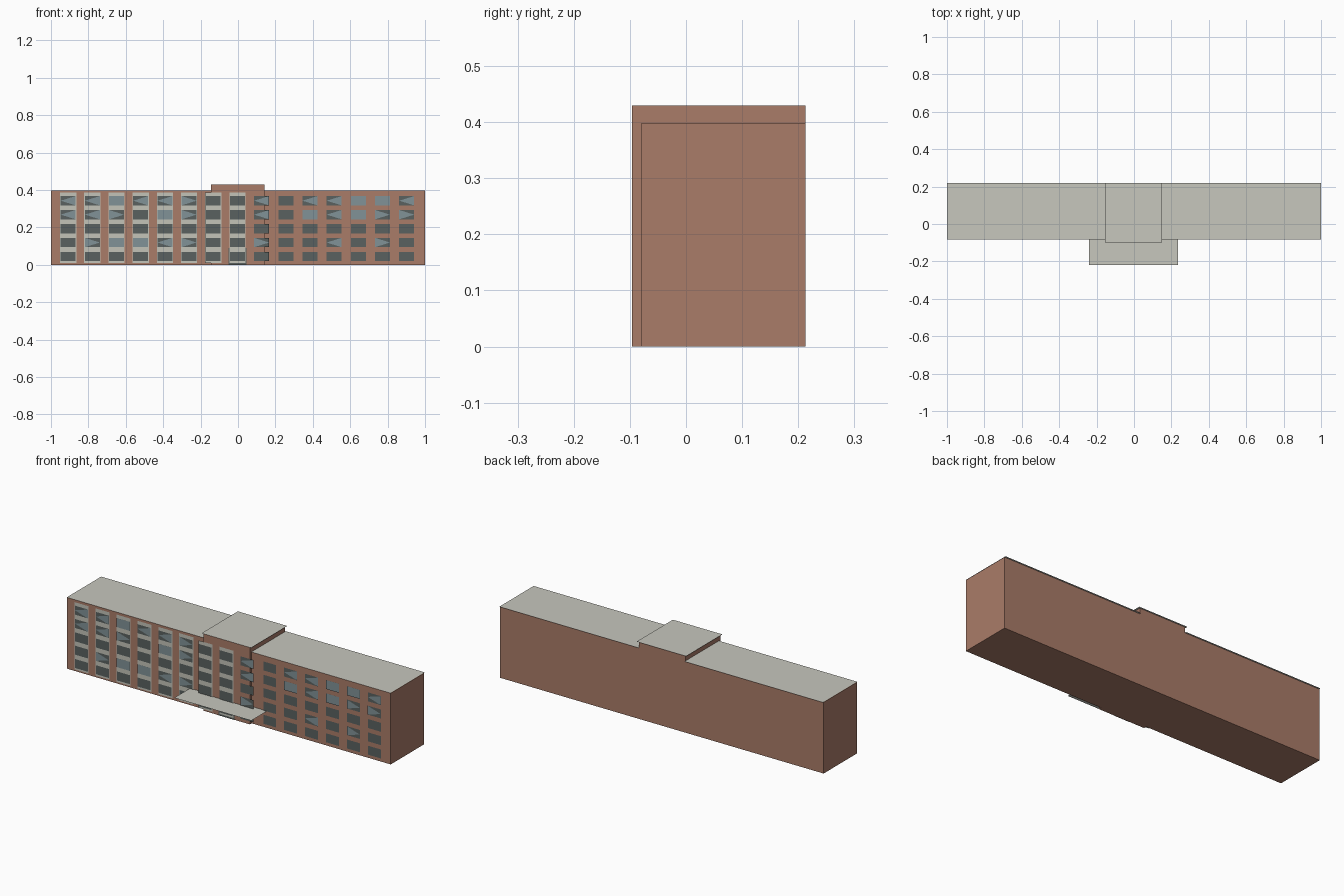
import bpy

if "Cube" in bpy.data.objects:
    bpy.data.objects.remove(bpy.data.objects["Cube"])

# ---- materials ----
def material(name, r, g, b):
    m = bpy.data.materials.new(name)
    m.diffuse_color = (r, g, b, 1)
    m.use_nodes = True
    m.node_tree.nodes["Principled BSDF"].inputs["Base Color"].default_value = m.diffuse_color
    return m

BRICK = material("brick", 0.40, 0.20, 0.14)
ROOF = material("roof_grey", 0.57, 0.57, 0.51)
PANEL = material("pale_panel", 0.55, 0.55, 0.48)
FRAME = material("dark_pane", 0.10, 0.12, 0.115)
GLASS = material("blue_glass", 0.22, 0.29, 0.31)

# ---- helpers ----
def mesh_object(name, verts, faces, mat):
    me = bpy.data.meshes.new(name)
    me.from_pydata(verts, [], faces)
    me.materials.append(mat)
    ob = bpy.data.objects.new(name, me)
    bpy.context.collection.objects.link(ob)
    return ob

def box(name, x0, x1, y0, y1, z0, z1, mat):
    v = [(x, y, z) for z in (z0, z1) for x, y in ((x0, y0), (x1, y0), (x1, y1), (x0, y1))]
    f = [(3, 2, 1, 0), (4, 5, 6, 7)] + [(i, (i + 1) % 4, 4 + (i + 1) % 4, 4 + i) for i in range(4)]
    return mesh_object(name, v, f, mat)

def sheet(name, x0, x1, y0, y1, z, mat):
    return mesh_object(name, [(x0, y0, z), (x1, y0, z), (x1, y1, z), (x0, y1, z)], [(0, 1, 2, 3)], mat)

def upright(polys, name, mat):
    """Front-facing flat polygons joined in one object; each is (y, [(x, z), ...])."""
    verts, faces = [], []
    for y, pts in polys:
        faces.append(tuple(range(len(verts), len(verts) + len(pts))))
        verts += [(x, y, z) for x, z in pts]
    return mesh_object(name, verts, faces, mat)

def rect(cx, cz, w, h):
    return [(cx - w/2, cz - h/2), (cx + w/2, cz - h/2), (cx + w/2, cz + h/2), (cx - w/2, cz + h/2)]

# ---- brick masses ----
FRONT, MID_FRONT, BACK = -0.08, -0.096, 0.213
L, R = -0.145, 0.141
box("left_wing", -1, L, FRONT, BACK, 0, 0.398, BRICK)
box("right_wing", R, 1, FRONT, BACK, 0, 0.398, BRICK)
box("central_block", L, R, MID_FRONT, BACK, 0, 0.43, BRICK)

# ---- thin flat roofs and entrance canopy ----
sheet("left_roof", -1, L, -0.083, 0.22, 0.4, ROOF)
sheet("right_roof", R, 1, -0.083, 0.22, 0.4, ROOF)
sheet("central_roof", -0.155, 0.151, -0.1, 0.22, 0.432, ROOF)
sheet("entrance_canopy", -0.24, 0.236, -0.22, FRONT, 0.094, ROOF)

# ---- window grid: D dark, F full glass, < and > glass triangles; bottom row first ----
ROWS = ["DDDDDDDDDDDDDDD",
        "D>FF<>DD>DD<D>D",
        "DDDDDDDDDDDDDDD",
        "<<>DF>DD<DF<F>>",
        "<<F<<>DD<D<<FF<"]
W, H = 0.08, 0.05
panes, glass, strips = [], [], []
for col in range(15):
    x = 0.1293 * (col - 7) - 0.003
    wall = MID_FRONT if L < x < R else FRONT
    # pale vertical panels behind the left eight columns
    if col < 8:
        strips.append((wall - 0.003, rect(x, 0.198, 0.087, 0.376)))
    for row, codes in enumerate(ROWS):
        z = 0.045 + 0.0745 * row
        panes.append((wall - 0.005, rect(x, z, W, H)))
        q = rect(x, z, W, H)
        code = codes[col]
        if code == "<":
            q = [(x - W/2, z), q[1], q[2]]
        elif code == ">":
            q = [q[0], (x + W/2, z), q[3]]
        if code != "D":
            glass.append((wall - 0.006, q))
upright(strips, "pale_strips", PANEL)
upright(panes, "window_panes", FRAME)
upright(glass, "window_glass", GLASS)

# ---- entrance door ----
upright([(MID_FRONT - 0.0015, rect(-0.003, 0.045, 0.098, 0.09))], "entrance_door", FRAME)
